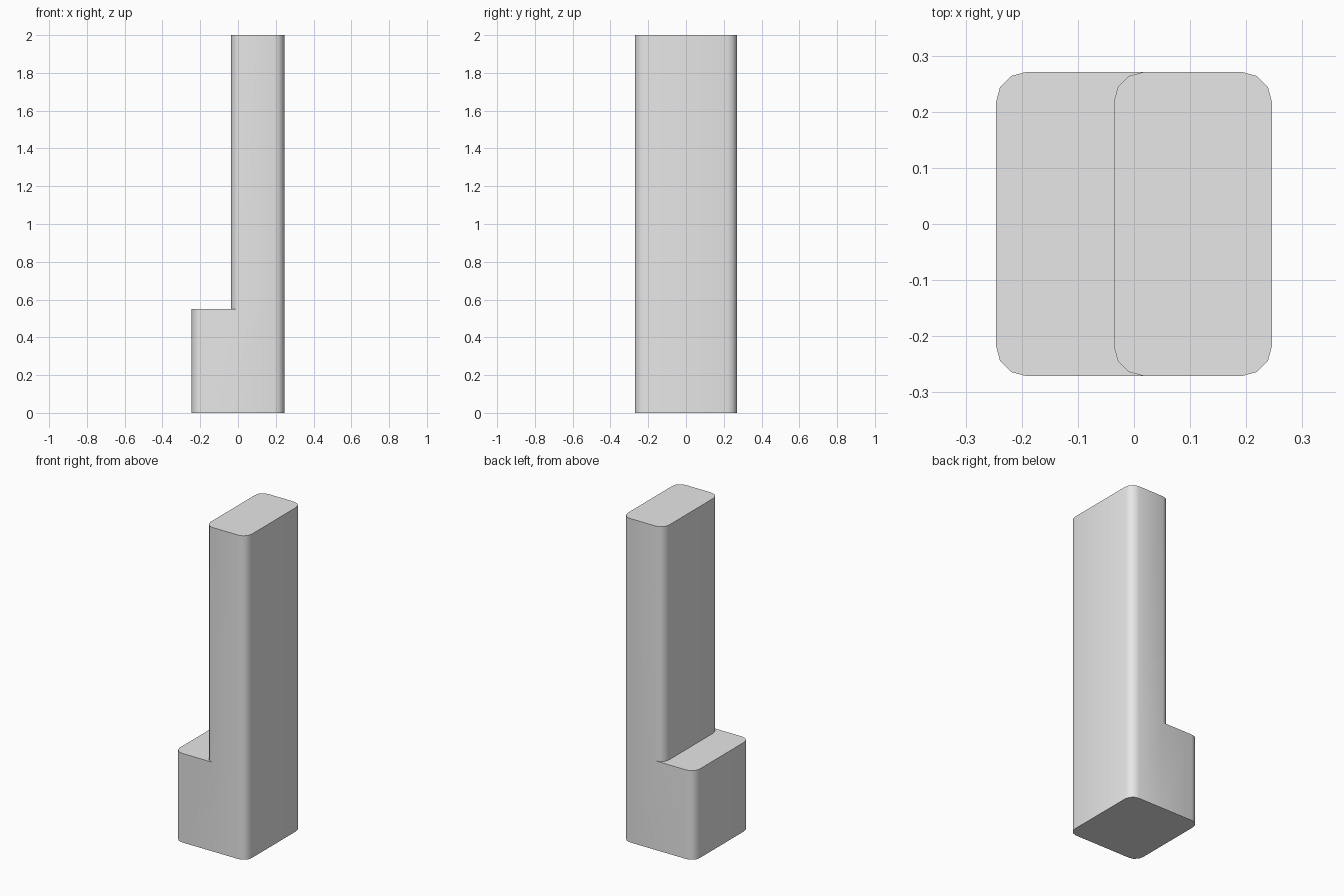
import bpy, bmesh
from math import radians, sin, cos

cube = bpy.data.objects.get("Cube")
if cube:
    bpy.data.objects.remove(cube, do_unlink=True)

HALF_X, HALF_Y = 0.246, 0.271
TOWER_LEFT = -0.036
LEDGE_Z, TOP_Z = 0.55, 2.0
RADIUS, STEPS = 0.054, 3


def rounded_end(x, side):
    """Two rounded corners closing one end, counter-clockwise from above."""
    points = []
    for half in (0, 1):
        start = (-90 if side > 0 else 90) + 90 * half
        cy = (HALF_Y - RADIUS) * side * (1 if half else -1)
        for i in range(STEPS + 1):
            a = radians(start + 90 * i / STEPS)
            points.append((x - side * RADIUS + RADIUS * cos(a), cy + RADIUS * sin(a)))
    return points


bm = bmesh.new()


def ring(points, z):
    return [bm.verts.new((x, y, z)) for x, y in points]


def walls(low, high):
    n = len(low)
    for i in range(n):
        j = (i + 1) % n
        bm.faces.new((low[i], low[j], high[j], high[i]))


shared = rounded_end(HALF_X, 1)
step = rounded_end(-HALF_X, -1)
inner = rounded_end(TOWER_LEFT, -1)

# Wide base, with seam points where the tower meets its long sides
bottom = ring(shared + [inner[0]] + step + [inner[-1]], 0)
shared_mid, step_mid, inner_mid = (ring(p, LEDGE_Z) for p in (shared, step, inner))
walls(bottom, shared_mid + [inner_mid[0]] + step_mid + [inner_mid[-1]])
bm.faces.new(bottom[::-1])

# Ledge beside the tower
bm.faces.new([inner_mid[0]] + step_mid + inner_mid[:0:-1])

# Tall tower
top = ring(shared + inner, TOP_Z)
walls(shared_mid + inner_mid, top)
bm.faces.new(top)
bmesh.ops.recalc_face_normals(bm, faces=bm.faces[:])

mesh = bpy.data.meshes.new("stepped_tower")
bm.to_mesh(mesh)
bm.free()
tower = bpy.data.objects.new("stepped_tower", mesh)
bpy.context.collection.objects.link(tower)

# Plain light grey
grey = bpy.data.materials.new("light_grey")
grey.use_nodes = True
grey.diffuse_color = (0.8, 0.8, 0.8, 1)
for node in grey.node_tree.nodes:
    if node.type == 'BSDF_PRINCIPLED':
        node.inputs["Base Color"].default_value = (0.8, 0.8, 0.8, 1)
mesh.materials.append(grey)

bpy.ops.object.select_all(action='DESELECT')
tower.select_set(True)
bpy.context.view_layer.objects.active = tower
bpy.ops.object.shade_smooth_by_angle(angle=radians(40))
